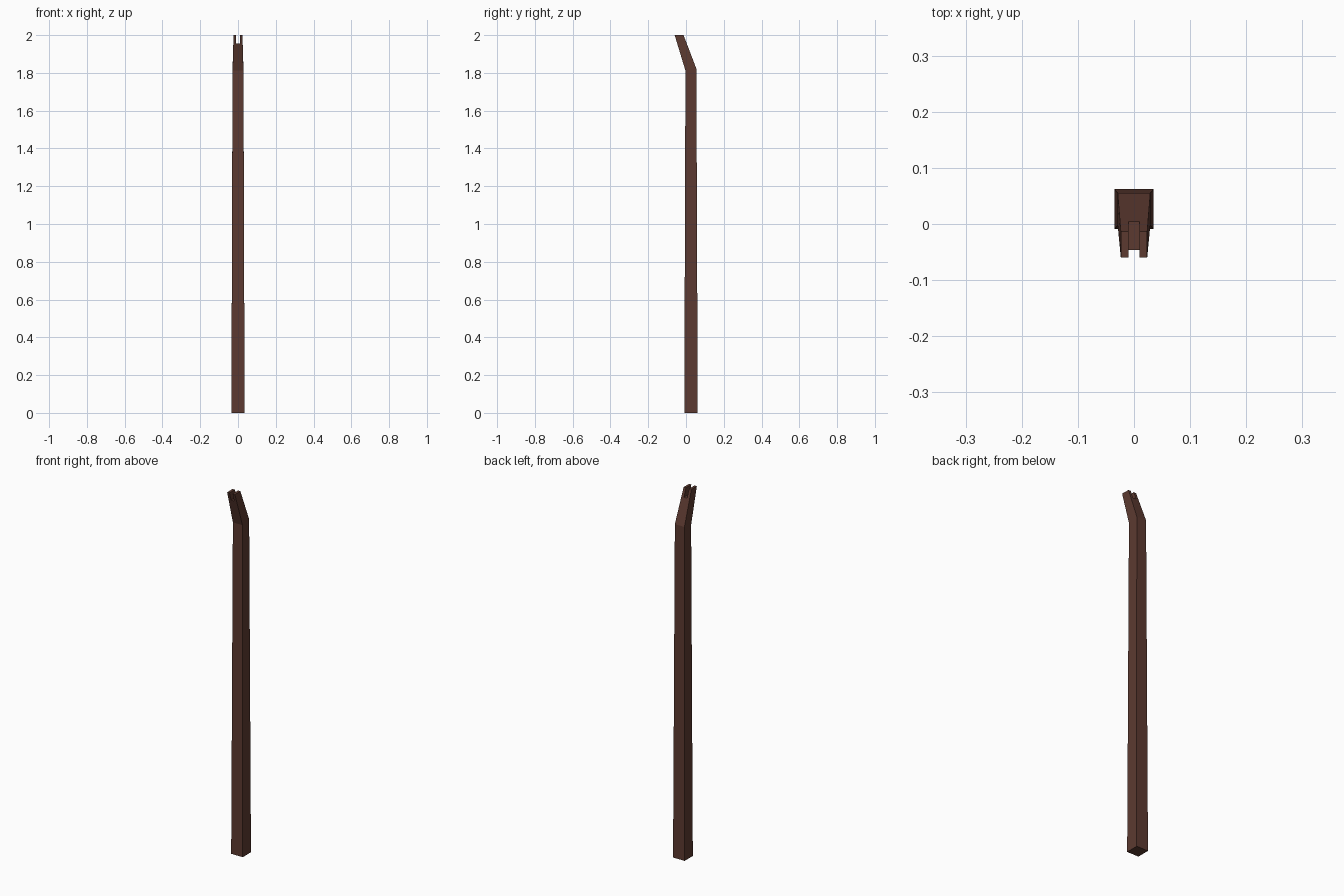
import bpy, bmesh

if "Cube" in bpy.data.objects:
    bpy.data.objects.remove(bpy.data.objects["Cube"])

wood = bpy.data.materials.new("dark_wood")
wood.diffuse_color = (0.107, 0.042, 0.03, 1)
wood.use_nodes = True
wood.node_tree.nodes["Principled BSDF"].inputs["Base Color"].default_value = wood.diffuse_color


def loft(name, sections):
    """Box-section loft; each section is (half width, front (y, z), back (y, z))."""
    bm = bmesh.new()
    rings = []
    for w, (fy, fz), (by, bz) in sections:
        pts = [(-w, fy, fz), (w, fy, fz), (w, by, bz), (-w, by, bz)]
        rings.append([bm.verts.new(p) for p in pts])
    for a, b in zip(rings, rings[1:]):
        for i in range(4):
            j = (i + 1) % 4
            bm.faces.new((a[i], a[j], b[j], b[i]))
    bm.faces.new(rings[0][::-1])
    bm.faces.new(rings[-1])
    bmesh.ops.recalc_face_normals(bm, faces=bm.faces)
    mesh = bpy.data.meshes.new(name)
    bm.to_mesh(mesh)
    bm.free()
    obj = bpy.data.objects.new(name, mesh)
    bpy.context.collection.objects.link(obj)
    return obj


# Tapered square post with a forward-leaning head
post = loft("bent_post", [
    (0.035, (-0.009, 0.0), (0.062, 0.0)),
    (0.029, (-0.003, 1.812), (0.055, 1.822)),
    (0.0235, (-0.06, 2.0), (-0.013, 2.0)),
])
post.data.materials.append(wood)

# Open slot cut through the tip
slot = loft("slot_cutter", [
    (0.0095, (-0.2, 1.955), (0.2, 1.955)),
    (0.0095, (-0.2, 2.1), (0.2, 2.1)),
])
slot.data.materials.append(wood)
slot.hide_render = True
slot.hide_viewport = True
cut = post.modifiers.new("tip_slot", 'BOOLEAN')
cut.operation = 'DIFFERENCE'
cut.solver = 'EXACT'
cut.object = slot
